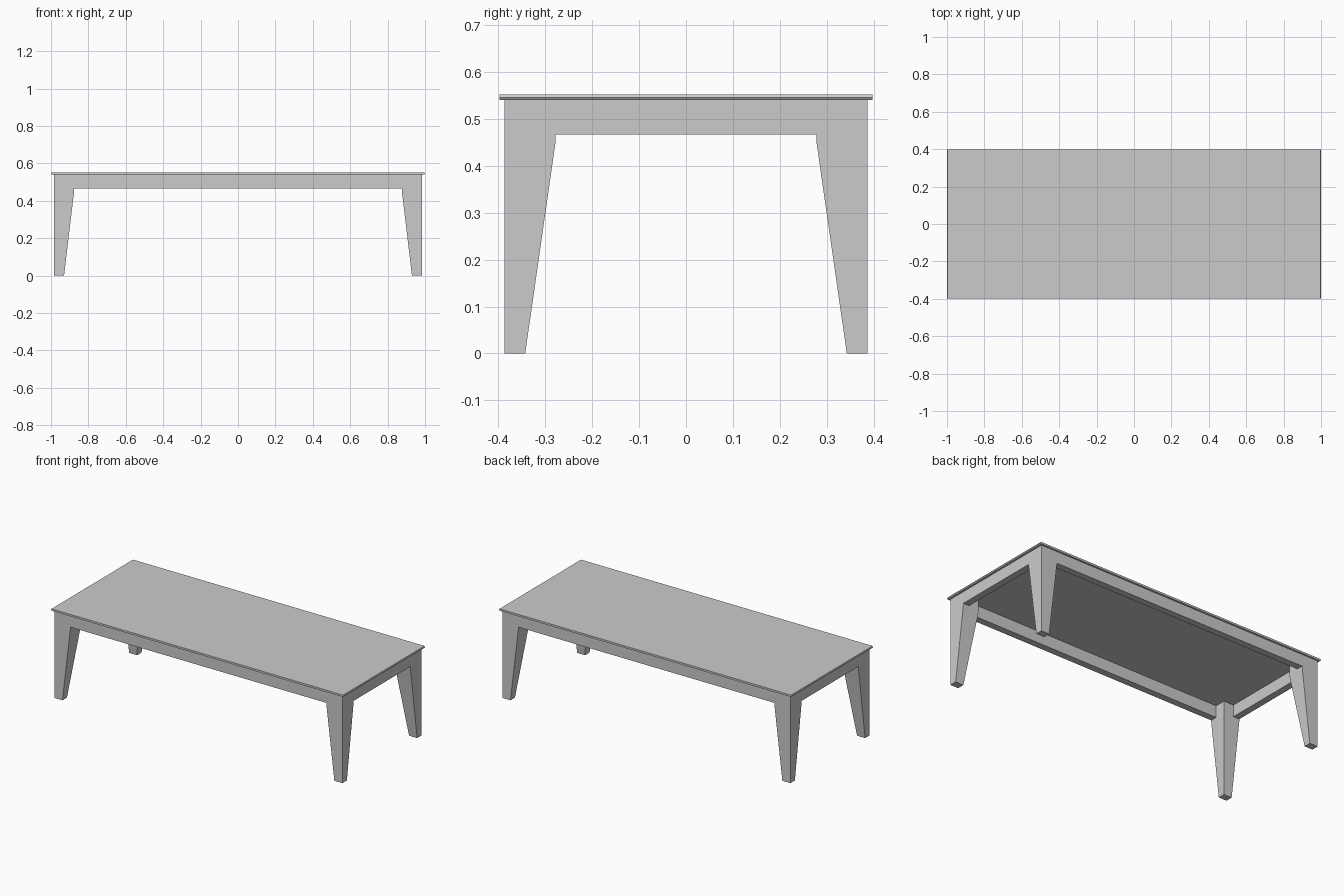
import bpy, bmesh

if "Cube" in bpy.data.objects:
    bpy.data.objects.remove(bpy.data.objects["Cube"])

OX, OY = 0.985, 0.387      # outer frame faces
Z_APRON, Z_TOP, Z_MAX = 0.467, 0.54, 0.552
LEG = 0.109                # leg width at the top
T = 0.042                  # apron thickness


def finish(name, bm):
    bmesh.ops.recalc_face_normals(bm, faces=bm.faces)
    mesh = bpy.data.meshes.new(name)
    bm.to_mesh(mesh)
    bm.free()
    ob = bpy.data.objects.new(name, mesh)
    bpy.context.collection.objects.link(ob)
    return ob


def loft(name, rings):
    """Closed solid through matching rings of points."""
    bm = bmesh.new()
    loops = [[bm.verts.new(p) for p in r] for r in rings]
    n = len(loops[0])
    for a, b in zip(loops, loops[1:]):
        for i in range(n):
            j = (i + 1) % n
            bm.faces.new((a[i], a[j], b[j], b[i]))
    bm.faces.new(loops[0])
    bm.faces.new(loops[-1])
    return finish(name, bm)


def rect(x0, x1, y0, y1, z):
    return [(x0, y0, z), (x1, y0, z), (x1, y1, z), (x0, y1, z)]


def box(name, x0, x1, y0, y1, z0, z1):
    return loft(name, [rect(x0, x1, y0, y1, z0), rect(x0, x1, y0, y1, z1)])


# Table top: thin slab with eased short ends
profile = [(-0.996, Z_TOP), (0.996, Z_TOP), (1, 0.546), (0.997, Z_MAX),
           (-0.997, Z_MAX), (-1, 0.546)]
loft("table_top", [[(x, y, z) for x, z in profile] for y in (-0.398, 0.398)])

# Legs: straight outer faces, inner faces tapering to the foot
for sx, x_name in ((-1, "left"), (1, "right")):
    for sy, y_name in ((-1, "front"), (1, "back")):
        sections = [(0, 0.055, 0.044), (0.453, LEG, LEG), (Z_TOP, LEG, LEG)]
        loft(f"{y_name}_{x_name}_leg",
             [rect(sx * OX, sx * (OX - w), sy * OY, sy * (OY - d), z)
              for z, w, d in sections])

# Aprons running between the legs
for s, long_name, short_name in ((-1, "front", "left"), (1, "back", "right")):
    box(f"{long_name}_apron", -OX + LEG, OX - LEG, s * OY, s * (OY - T),
        Z_APRON, Z_TOP)
    box(f"{short_name}_apron", s * OX, s * (OX - T), -OY + LEG, OY - LEG,
        Z_APRON, Z_TOP)
